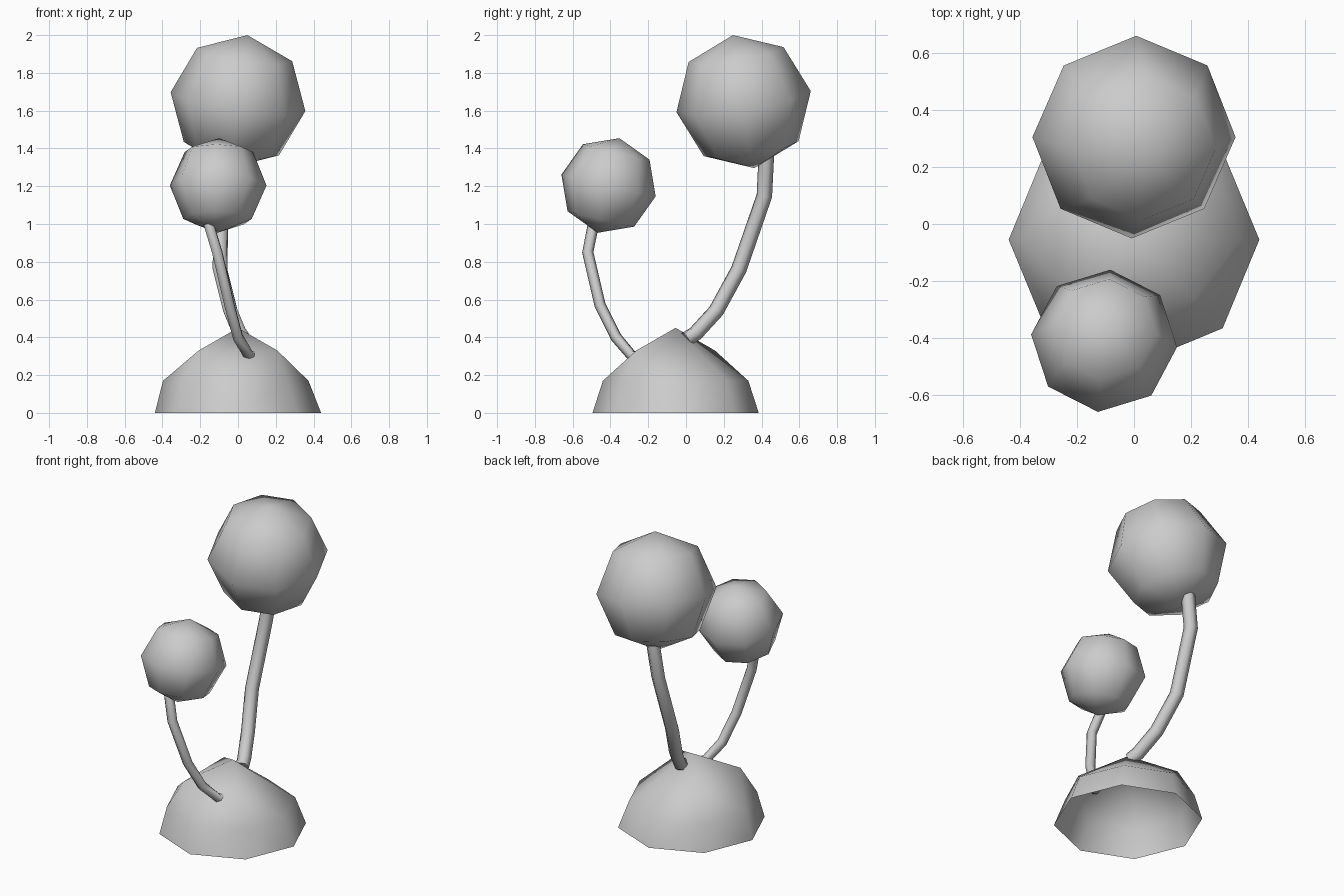
import bpy, bmesh
from math import radians, sin, cos

if "Cube" in bpy.data.objects:
    bpy.data.objects.remove(bpy.data.objects["Cube"])


def finish(name, bm, loc=(0, 0, 0), rot=(0, 0, 0)):
    bmesh.ops.recalc_face_normals(bm, faces=bm.faces)
    for f in bm.faces:
        f.smooth = True
    me = bpy.data.meshes.new(name)
    bm.to_mesh(me)
    bm.free()
    ob = bpy.data.objects.new(name, me)
    ob.location = loc
    ob.rotation_euler = [radians(a) for a in rot]
    bpy.context.collection.objects.link(ob)
    return ob


def ball(name, loc, radius, rot):
    # eight segments by four rings: octagonal outline
    bm = bmesh.new()
    bmesh.ops.create_uvsphere(bm, u_segments=8, v_segments=4, radius=radius)
    return finish(name, bm, loc, rot)


def stem(name, points, radius):
    cu = bpy.data.curves.new(name, 'CURVE')
    cu.dimensions = '3D'
    cu.bevel_depth = radius
    cu.bevel_resolution = 1
    cu.use_fill_caps = True
    sp = cu.splines.new('POLY')
    sp.points.add(len(points) - 1)
    for p, co in zip(sp.points, points):
        p.co = (*co, 1)
    sp.use_smooth = True
    ob = bpy.data.objects.new(name, cu)
    bpy.context.collection.objects.link(ob)


# Open dome: octagonal rim, aligned ring, sparse upper ring, apex
bm = bmesh.new()
octagon = range(0, 360, 45)
for angles, z, r, dx in ((octagon, 0, 0.44, 0), (octagon, 0.17, 0.385, -0.012),
                         ((135, 225, 315), 0.33, 0.295, 0), ((0,), 0.45, 0, 0)):
    for a in angles:
        bm.verts.new((r * cos(radians(a)) + dx, r * sin(radians(a)), z))
bmesh.ops.convex_hull(bm, input=bm.verts[:])
under = [f for f in bm.faces if all(abs(v.co.z) < 1e-5 for v in f.verts)]
bmesh.ops.delete(bm, geom=under, context='FACES')
loose = [e for e in bm.edges if not e.link_faces]
bmesh.ops.delete(bm, geom=loose, context='EDGES')
finish("base_dome", bm, (0, -0.055, 0))

# Round heads
ball("large_head", (0, 0.305, 1.648), 0.36, (9, 8, 0))
ball("small_head", (-0.105, -0.41, 1.204), 0.257, (-13, 0, -5))

# Bent stems
stem("large_stem", [(0.03, 0.0, 0.39), (0.01, 0.05, 0.42), (-0.04, 0.16, 0.54),
                    (-0.095, 0.28, 0.76), (-0.09, 0.415, 1.15), (-0.06, 0.425, 1.36)], 0.042)
stem("small_stem", [(0.10, -0.22, 0.305), (0.06, -0.285, 0.30), (0.0, -0.37, 0.40),
                    (-0.045, -0.455, 0.57), (-0.11, -0.52, 0.85), (-0.155, -0.49, 1.0)], 0.03)
